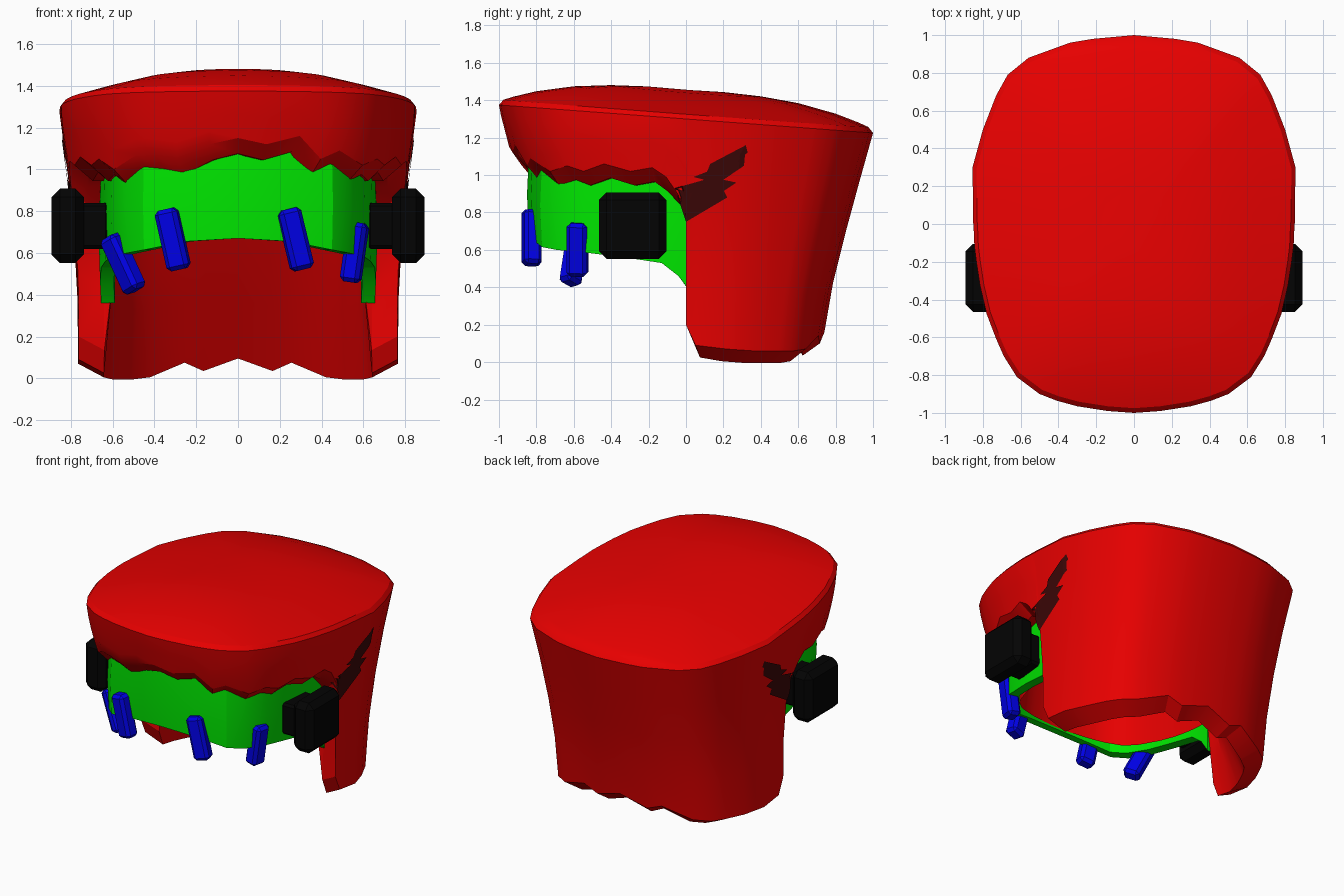
import bpy, bmesh
from mathutils import Vector, Matrix
from mathutils.bvhtree import BVHTree

if "Cube" in bpy.data.objects:
    bpy.data.objects.remove(bpy.data.objects["Cube"])


def material(name, rgb):
    m = bpy.data.materials.new(name)
    m.use_nodes = True
    m.diffuse_color = (*rgb, 1)
    m.node_tree.nodes["Principled BSDF"].inputs["Base Color"].default_value = (*rgb, 1)
    return m


RED = material("red", (0.8, 0, 0))
GREEN = material("green", (0, 0.8, 0))
BLUE = material("blue", (0, 0, 0.8))
BLACK = material("black", (0.001, 0.001, 0.001))
DARK = material("dark_red", (0.045, 0.002, 0.002))


def finish(bm, name, mat, smooth=True):
    bmesh.ops.recalc_face_normals(bm, faces=bm.faces)
    me = bpy.data.meshes.new(name)
    bm.to_mesh(me)
    bm.free()
    ob = bpy.data.objects.new(name, me)
    bpy.context.collection.objects.link(ob)
    me.materials.append(mat)
    if smooth:
        bpy.ops.object.select_all(action="DESELECT")
        ob.select_set(True)
        bpy.context.view_layer.objects.active = ob
        bpy.ops.object.shade_smooth_by_angle(angle=0.5)


def lerp(table, t):
    if t <= table[0][0]:
        return table[0][1]
    for (a, u), (b, v) in zip(table, table[1:]):
        if t <= b:
            return u + (v - u) * (t - a) / (b - a)
    return table[-1][1]


# Hair: rim x, rim y, lower edge height
COLUMNS = [
    (0, -1, 1.15), (.14, -.99, 1.12), (.3, -.965, 1.16), (.41, -.935, 1.05),
    (.5, -.9, 1.09), (.62, -.81, 1.02), (.69, -.7, 1.05), (.73, -.61, 1.02),
    (.78, -.48, 1.06), (.815, -.33, 1.02), (.835, -.2, 1.04), (.845, -.12, .99),
    (.848, -.05, .9), (.85, .01, .74), (.85, .02, .5), (.851, .0, .2),
    (.852, .07, .09), (.855, .3, .07), (.8, .5, .06), (.73, .68, .06),
    (.67, .79, .06), (.56, .88, .07), (.34, .96, .14), (.22, .98, .1), (0, 1, .16)]
LEFT_EDGE = {2: 1.05, 3: 1.07, 4: 1.07, 5: 1.0}   # uneven fringe on the -x side
SIDE = [(.15, .895), (.5, .9), (.9, .94), (1.25, 1)]
BACK = [(0, .72), (.1, .73), (.4, .78), (.8, .88), (1.22, 1)]
FRONT = [(0, .75), (1, .89), (1.13, .94), (1.36, 1)]
LINING = [(-1, .68), (-.75, .62), (-.3, .58), (0, .57), (.3, .62), (.7, .66)]


def hull(x, y, z):
    return Vector((x * lerp(SIDE, z), y * lerp(FRONT if y < 0 else BACK, z), z))


def rim_height(y):
    return 1.3 - .075 * y


def hair_column(x, y, low):
    rim = rim_height(y)
    col = []
    # domed crown, from the middle outwards
    for s in (.2, .4, .6, .8, .92, .975):
        dome = (.14 - .1 * (x * s) ** 2) * (1 - s ** 3)
        col.append(Vector((x * s, y * s, rim_height(y * s) + .02 + dome)))
    # outer wall
    for f in (0, .25, .5, .75, 1):
        col.append(hull(x, y, rim + (low - rim) * f))
    # thick lower edge, lining behind the band, hollow roof
    shift = .03 if -.1 < y < .1 else 0
    fringe = low > .8
    p = hull(x, y, low - (.075 if fringe else .065))
    edge = Vector((p.x * (.9 if fringe else .84), p.y * (.95 if fringe else .88) + shift, p.z))
    inner = Vector((x * .69, y * (.785 if y < 0 else .27) + shift, lerp(LINING, y)))
    if fringe:
        mid = Vector((inner.x, inner.y, low - .08))
    else:
        mid = (edge + inner) / 2
    roof = Vector((x * .65, y * (.75 if y < 0 else .08) + shift, 1.0))
    return col + [edge, mid, inner, roof]


loop = [hair_column(*c) for c in COLUMNS]
for i in range(len(COLUMNS) - 2, 0, -1):
    x, y, low = COLUMNS[i]
    loop.append(hair_column(-x, y, LEFT_EDGE.get(i, low)))

bm = bmesh.new()
grid = [[bm.verts.new(p) for p in col] for col in loop]
for a, b in zip(grid, grid[1:] + grid[:1]):
    for j in range(len(a) - 1):
        bm.faces.new((a[j], b[j], b[j + 1], a[j + 1]))
bm.faces.new([c[0] for c in grid])
bm.faces.new([c[-1] for c in grid])
bmesh.ops.recalc_face_normals(bm, faces=bm.faces)
tree = BVHTree.FromBMesh(bm)
finish(bm, "hair", RED)

# Jagged shaved marks laid on both sides of the hair (y, z)
MARK = [(.0, .75), (.22, .88), (.18, .9), (.27, .96), (.2, .975), (.31, 1.05),
        (.25, 1.06), (.33, 1.12), (.32, 1.16), (.13, 1.06), (.17, 1.04), (.04, .99),
        (.1, .975), (-.06, .93), (.02, .905), (-.02, .87)]
for side, label in ((1, "left"), (-1, "right")):
    bm = bmesh.new()
    bm.faces.new([bm.verts.new((.8 * side, y, z)) for y, z in MARK])
    bmesh.ops.triangulate(bm, faces=bm.faces)
    bmesh.ops.subdivide_edges(bm, edges=bm.edges, cuts=3, use_grid_fill=True)
    for v in bm.verts:
        hit = tree.ray_cast(Vector((2 * side, v.co.y, v.co.z)), Vector((-side, 0, 0)))[0]
        if hit and abs(hit.x) > .74:
            v.co.x = hit.x + .006 * side
    finish(bm, label + "_hair_mark", DARK, smooth=False)

# Face band: x, y, top, bottom
BAND = [(0, -.84, 1.12, .67), (.25, -.82, 1.12, .655), (.45, -.77, 1.06, .615),
        (.53, -.69, 1.02, .6), (.6, -.53, 1.03, .585), (.635, -.33, 1.03, .56),
        (.655, -.13, 1.0, .53), (.66, -.04, .9, .46), (.655, .035, .8, .36)]
bm = bmesh.new()
rows = []
for x, y, top, low in [(-x, y, t, b) for x, y, t, b in BAND[:0:-1]] + BAND:
    section = [(x, y, low), (x * 1.01, y - .01, (top + low) / 2), (x, y, top),
               (x * .9, y * .94, top), (x * .9, y * .94, low)]
    rows.append([bm.verts.new(p) for p in section])
for a, b in zip(rows, rows[1:]):
    for j in range(5):
        k = (j + 1) % 5
        bm.faces.new((a[j], b[j], b[k], a[k]))
bm.faces.new(rows[0])
bm.faces.new(rows[-1])
finish(bm, "face_band", GREEN)


def block(name, mat, centre, size, bevel, rotation=Matrix()):
    bm = bmesh.new()
    bmesh.ops.create_cube(bm, size=1, matrix=Matrix.Diagonal((*size, 1)))
    bmesh.ops.bevel(bm, geom=bm.edges[:], offset=bevel, segments=1, affect="EDGES")
    bmesh.ops.transform(bm, verts=bm.verts, matrix=Matrix.Translation(centre) @ rotation)
    finish(bm, name, mat, smooth=False)


# Ear blocks with their stubs
for side, label in ((1, "left"), (-1, "right")):
    block(label + "_ear_block", BLACK, (.815 * side, -.285, .73), (.155, .36, .355), .04)
    block(label + "_ear_stub", BLACK, (.69 * side, -.285, .73), (.14, .24, .22), .015)

# Pins hanging on the band: top, bottom, turn around the vertical
PINS = [((-.61, -.58, .68), (-.49, -.62, .42), -.8),
        ((-.345, -.825, .81), (-.28, -.825, .52), -.2),
        ((.24, -.825, .81), (.31, -.825, .52), .2),
        ((.578, -.58, .745), (.537, -.58, .46), 1.4)]
for i, (top, low, turn) in enumerate(PINS):
    top, low = Vector(top), Vector(low)
    axis = top - low
    rot = Vector((0, 0, 1)).rotation_difference(axis).to_matrix().to_4x4()
    block("pin_%d" % (i + 1), BLUE, (top + low) / 2, (.11, .095, axis.length), .02,
          rot @ Matrix.Rotation(turn, 4, "Z"))
